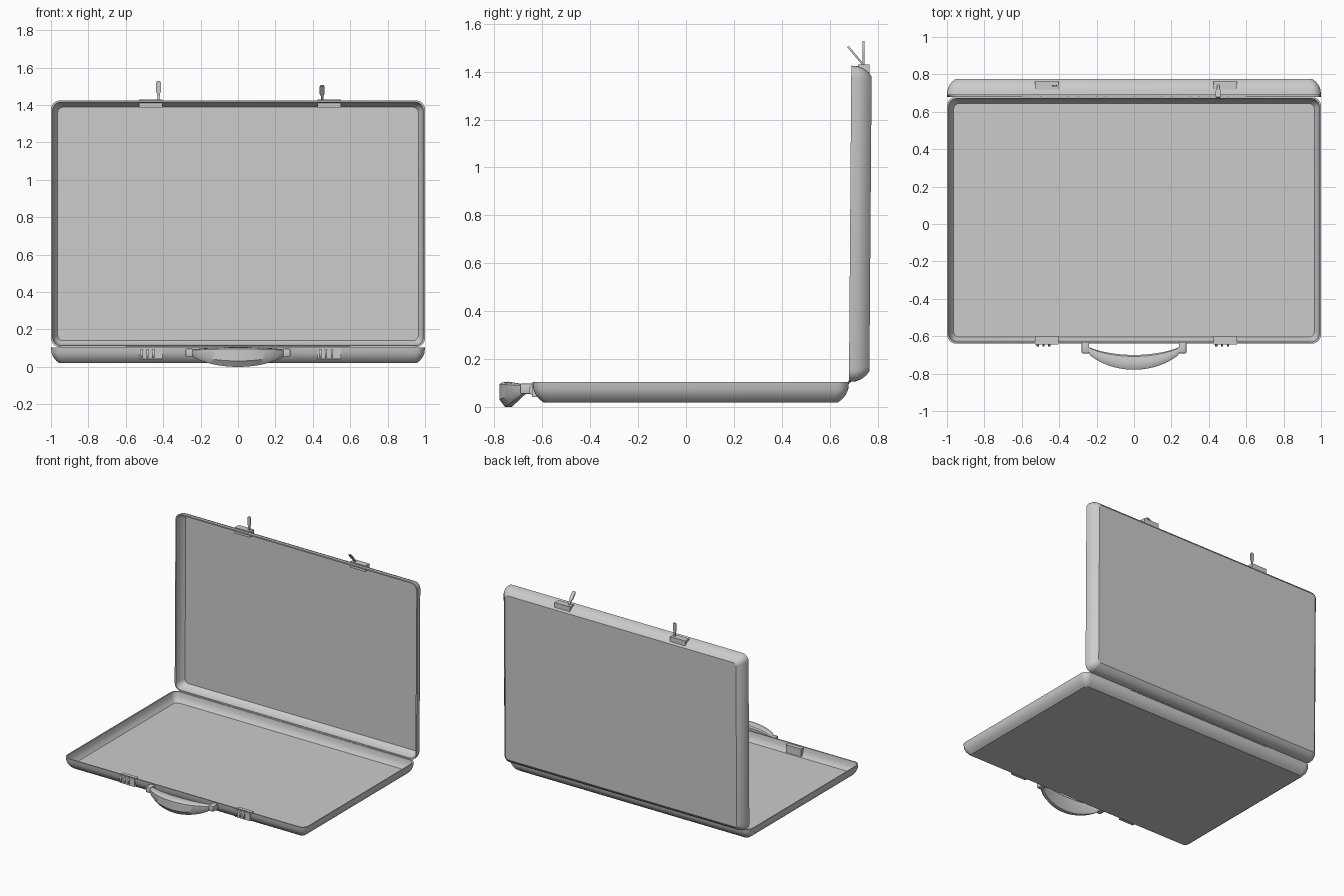
import bpy, bmesh, math
from mathutils import Matrix, Vector

if "Cube" in bpy.data.objects:
    bpy.data.objects.remove(bpy.data.objects["Cube"])

HINGE = Vector((0, 0.68, 0.105))
TILT = math.radians(-90.43)


def finish(name, bm, angle=30):
    bmesh.ops.recalc_face_normals(bm, faces=bm.faces)
    me = bpy.data.meshes.new(name)
    bm.to_mesh(me)
    bm.free()
    ob = bpy.data.objects.new(name, me)
    bpy.context.collection.objects.link(ob)
    bpy.ops.object.select_all(action='DESELECT')
    bpy.context.view_layer.objects.active = ob
    ob.select_set(True)
    bpy.ops.object.shade_smooth_by_angle(angle=math.radians(angle))
    return ob


def loft(name, rings, angle=30):
    """Skin a row of closed rings and cap both ends."""
    bm = bmesh.new()
    vs = [[bm.verts.new(p) for p in r] for r in rings]
    n = len(vs[0])
    for a, b in zip(vs, vs[1:]):
        for i in range(n):
            j = (i + 1) % n
            bm.faces.new((a[i], a[j], b[j], b[i]))
    bm.faces.new(vs[0])
    bm.faces.new(vs[-1])
    return finish(name, bm, angle)


def box(name, lo, hi, bevel=0.0):
    lo, hi = Vector(lo), Vector(hi)
    bm = bmesh.new()
    m = Matrix.Translation((lo + hi) / 2) @ Matrix.Diagonal((*(hi - lo), 1))
    bmesh.ops.create_cube(bm, size=1, matrix=m)
    if bevel:
        bmesh.ops.bevel(bm, geom=bm.edges[:], offset=bevel, segments=2,
                        profile=0.5, affect='EDGES')
    return finish(name, bm)


def rod(name, center, radius, length, sides=16):
    bm = bmesh.new()
    m = Matrix.Translation(center) @ Matrix.Rotation(math.pi / 2, 4, 'Y')
    bmesh.ops.create_cone(bm, cap_ends=True, segments=sides, radius1=radius,
                          radius2=radius, depth=length, matrix=m)
    return finish(name, bm)


def rounded_ring(inset, z, seg=6):
    """Rounded rectangle of the case outline, shrunk by inset."""
    r = max(0.05 - inset * 0.6, 0.02)
    hx, hy, cy = 1 - inset - r, 0.66 - inset - r, 0.02
    pts = []
    for k, (sx, sy) in enumerate(((1, 1), (-1, 1), (-1, -1), (1, -1))):
        for i in range(seg + 1):
            a = math.pi / 2 * (k + i / seg)
            pts.append((sx * hx + r * math.cos(a), cy + sy * hy + r * math.sin(a), z))
    return pts


# Case halves: outer bottom up to the rim, then down the inside wall
PROFILE = [(.045, .085), (.028, .072), (.012, .052), (.003, .03), (0, 0),
           (.009, 0), (.013, .03), (.022, .052), (.036, .07)]
loft("case_base", [rounded_ring(i, HINGE.z - d) for i, d in PROFILE])
lid = loft("case_lid", [rounded_ring(i, HINGE.z + d) for i, d in PROFILE])
lid.data.transform(Matrix.Translation(HINGE) @ Matrix.Rotation(TILT, 4, 'X')
                   @ Matrix.Translation(-HINGE))

# Piano hinge knuckles along the back edge
for k in range(24):
    rod("hinge_knuckle", (-0.575 + k * 0.05, 0.681, 0.105), 0.006, 0.046, 8)

# Carrying handle: deep in the middle, thin at the ends
SECTION = [(0, .3), (0, .9), (.15, .97), (.5, 1), (.9, .95), (1, .85), (1, .5),
           (.65, 0), (.3, 0)]
rings = []
for k in range(25):
    t = -1 + k / 12
    e = (1 - t * t) ** 0.8
    yo, yi = -0.685 - 0.094 * e, -0.652 - 0.048 * e
    zb, zt = 0.06 - 0.06 * e, 0.092 + 0.014 * e
    rings.append([(0.25 * t, yo + (yi - yo) * u, zb + (zt - zb) * w) for u, w in SECTION])
loft("handle_grip", rings, 35)

for s in (-1, 1):
    xs = sorted((s * 0.24, s * 0.28))
    box("handle_mount", (xs[0], -0.692, 0.055), (xs[1], -0.63, 0.098), 0.006)

# Combination locks on the base, latch plates and tongues on the lid
for x0, lean in ((-0.53, 0), (0.425, 40)):
    box("lock_plate", (x0, -0.643, 0.042), (x0 + 0.125, -0.60, 0.1))
    for k in range(3):
        rod("lock_dial", (x0 + 0.015 + k * 0.031, -0.629, 0.071), 0.026, 0.012)
    box("latch_plate", (x0, 0.718, 1.385), (x0 + 0.125, 0.765, 1.429))
    # Paddle-shaped tongue: narrow neck, wide head
    out = [(.006, 0), (.007, .03), (.013, .045), (.013, .09), (.008, .1)]
    prof = out + [(-w, h) for w, h in reversed(out)]
    tongue = loft("latch_tongue", [[(w, d, h) for w, h in prof] for d in (-.004, .004)])
    tongue.location = (x0 + 0.105 if lean == 0 else x0 + 0.025, 0.74, 1.428)
    tongue.rotation_euler.x = math.radians(lean)
